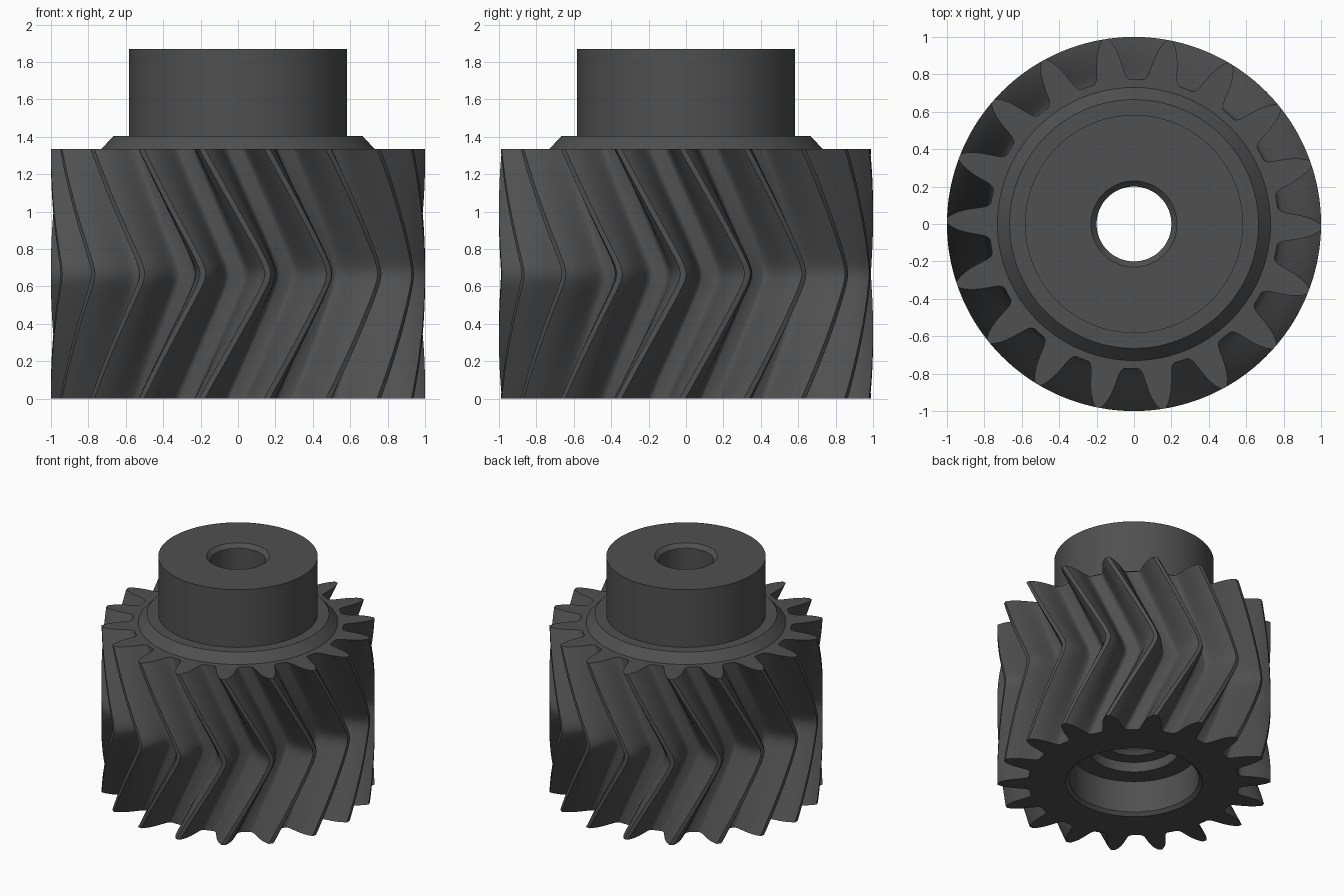
import bpy, bmesh
from math import radians, sin, cos, sqrt

if "Cube" in bpy.data.objects:
    bpy.data.objects.remove(bpy.data.objects["Cube"])

TEETH = 18
HEIGHT = 1.335        # toothed section
TWIST = 20.3          # degrees of helix on each half
PHASE = -0.8          # tooth angle at mid height

# Half tooth: (degrees from tooth centre, radius), root to tip
half = [(-7.6, .773), (-6.9, .776), (-6.2, .785), (-5.6, .80), (-5.1, .825),
        (-4.6, .855), (-3.95, .895), (-3.1, .935), (-2.1, .97), (-.9, 1.0)]
tooth = [(-10, .773)] + half + [(-a, r) for a, r in reversed(half)]
profile = [(k * 360 / TEETH + a, r) for k in range(TEETH) for a, r in tooth]


def twist(z):
    """Chevron helix with a slightly softened peak."""
    t = abs(2 * z / HEIGHT - 1)
    soft = (sqrt(t * t + .004) - sqrt(.004)) / (sqrt(1.004) - sqrt(.004))
    return PHASE - TWIST * soft


bm = bmesh.new()


def ring(z, radius=None):
    """Tooth outline at height z, or a circle when a radius is given."""
    turn = twist(min(max(z, 0), HEIGHT)) if radius is None else PHASE - TWIST
    verts = []
    for a, r in profile:
        r = radius or r
        verts.append(bm.verts.new((r * cos(radians(a + turn)),
                                   r * sin(radians(a + turn)), z)))
    return verts


# Herringbone teeth, bottom to top
STEPS = 40
rings = [ring(HEIGHT * i / STEPS) for i in range(STEPS + 1)]

# Collar, hub, bore, then the stepped recess underneath: (radius, z)
lathe = [(.73, HEIGHT), (.665, 1.405), (.583, 1.405), (.583, 1.87),
         (.23, 1.87), (.20, 1.84), (.20, .39), (.23, .36),
         (.33, .36), (.33, .28), (.475, .28), (.475, .025), (.50, 0)]
rings += [ring(z, r) for r, z in lathe]

# Skin the closed loop of rings
n = len(profile)
for i, low in enumerate(rings):
    high = rings[(i + 1) % len(rings)]
    for j in range(n):
        k = (j + 1) % n
        bm.faces.new((low[j], low[k], high[k], high[j]))
bmesh.ops.recalc_face_normals(bm, faces=bm.faces)

mesh = bpy.data.meshes.new("herringbone_gear")
bm.to_mesh(mesh)
bm.free()
gear = bpy.data.objects.new("herringbone_gear", mesh)
bpy.context.collection.objects.link(gear)

# Dark grey finish
mat = bpy.data.materials.new("dark_grey")
mat.diffuse_color = (.08, .08, .08, 1)
mat.use_nodes = True
mat.node_tree.nodes["Principled BSDF"].inputs["Base Color"].default_value = mat.diffuse_color
mesh.materials.append(mat)

bpy.context.view_layer.objects.active = gear
gear.select_set(True)
bpy.ops.object.shade_smooth_by_angle(angle=radians(35))
